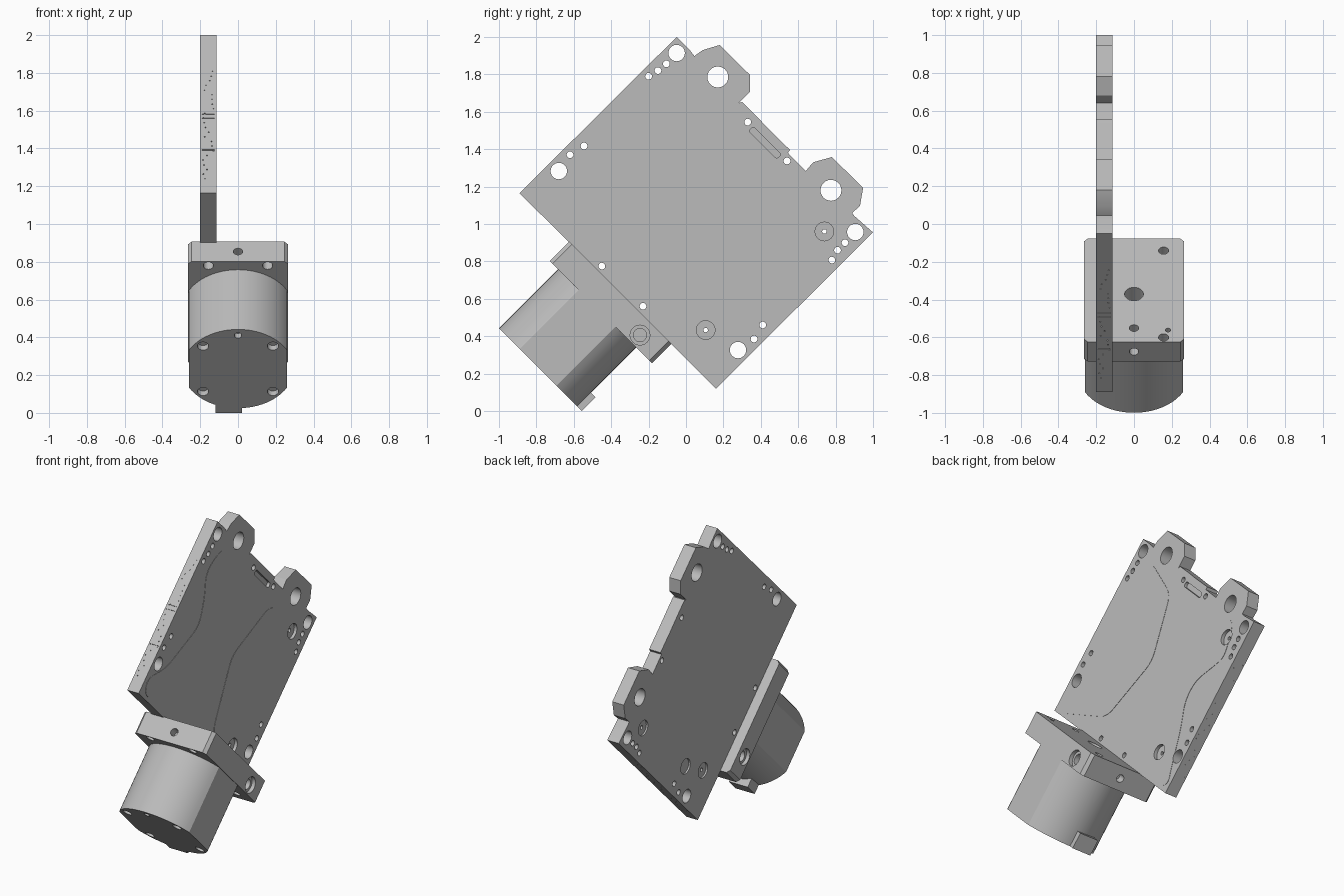
import bpy, bmesh, math, random
from mathutils import Matrix, Vector

random.seed(4)
if "Cube" in bpy.data.objects:
    bpy.data.objects.remove(bpy.data.objects["Cube"])

# One grey metal for every part
metal = bpy.data.materials.new("grey_metal")
metal.use_nodes = True
GREY = (0.5, 0.5, 0.5, 1)
metal.diffuse_color = GREY
metal.node_tree.nodes["Principled BSDF"].inputs["Base Color"].default_value = GREY


def frame(a, b, origin=(0, 0, 0)):
    """Working frame with axes a, b and their cross product."""
    a, b = Vector(a).normalized(), Vector(b).normalized()
    m = Matrix((a, b, a.cross(b))).transposed().to_4x4()
    m.translation = origin
    return m


# SIDE: (y, z, depth x); MOTOR: (x, across, along shaft); EDGE: (x, shaft, up-slope)
CENTRE = (0, -0.512, 0.512)
SIDE = frame((0, 1, 0), (0, 0, 1))
MOTOR = frame((1, 0, 0), (0, 1, -1), CENTRE)
EDGE = frame((1, 0, 0), (0, 1, 1), CENTRE)


def add_prism(bm, pts, lo, hi, m):
    bottom = [bm.verts.new(m @ Vector((p[0], p[1], lo))) for p in pts]
    top = [bm.verts.new(m @ Vector((p[0], p[1], hi))) for p in pts]
    bm.faces.new(bottom)
    bm.faces.new(top)
    for i in range(len(pts)):
        j = (i + 1) % len(pts)
        bm.faces.new((bottom[i], bottom[j], top[j], top[i]))


def make(name, prisms):
    bm = bmesh.new()
    for p in prisms:
        add_prism(bm, *p)
    bmesh.ops.recalc_face_normals(bm, faces=bm.faces)
    mesh = bpy.data.meshes.new(name)
    bm.to_mesh(mesh)
    bm.free()
    mesh.materials.append(metal)
    obj = bpy.data.objects.new(name, mesh)
    bpy.context.collection.objects.link(obj)
    return obj


def activate(obj):
    bpy.ops.object.select_all(action="DESELECT")
    obj.select_set(True)
    bpy.context.view_layer.objects.active = obj


def drill(obj, prisms):
    cutter = make("cutter", prisms)
    cutter.hide_render = True
    mod = obj.modifiers.new("holes", "BOOLEAN")
    mod.operation, mod.solver, mod.object = "DIFFERENCE", "EXACT", cutter
    mod.use_self = True
    activate(obj)
    bpy.ops.object.modifier_apply(modifier=mod.name)
    bpy.data.objects.remove(cutter)


def smooth(obj):
    activate(obj)
    bpy.ops.object.shade_smooth_by_angle(angle=math.radians(30))


def ring(x, y, r, n=24):
    return [(x + r * math.cos(math.tau * i / n), y + r * math.sin(math.tau * i / n))
            for i in range(n)]


def hole(x, y, r, lo, hi, m, n=24):
    return (ring(x, y, r, n), lo, hi, m)


def box(x0, x1, y0, y1):
    return [(x0, y0), (x1, y0), (x1, y1), (x0, y1)]


def rounded(pts, r):
    """Round each corner of a polygon with a short curve."""
    out = []
    for i, p in enumerate(pts):
        p, a, b = Vector(p), Vector(pts[i - 1]), Vector(pts[(i + 1) % len(pts)])
        s = p + (a - p) * min(r / (a - p).length, 0.48)
        e = p + (b - p) * min(r / (b - p).length, 0.48)
        for k in range(7):
            t = k / 6
            out.append(s * (1 - t) ** 2 + p * 2 * t * (1 - t) + e * t * t)
    return out


# Mounting plate outline with two lugs along its upper edge
BACK, FACE = -0.2, -0.115
outline = [(-.89, 1.165), (.16, .12), (1, .955), (.9, 1.043), (.888, 1.059),
           (.93, 1.096), (.947, 1.193), (.78, 1.358), (.68, 1.33), (.64, 1.283),
           (.545, 1.38), (.556, 1.396), (.45, 1.5), (.37, 1.583), (.3, 1.652),
           (.283, 1.647), (.342, 1.706), (.342, 1.797), (.18, 1.957),
           (.09, 1.93), (.045, 1.898), (.02, 1.93), (-.05, 2)]
plate = make("mounting_plate", [(outline, BACK, FACE, SIDE)])

# Two rounded raised panels
upper = [(.03, 1.8), (.208, 1.5), (.035, 1.1), (-.395, .9), (-.83, 1.12),
         (-.8, 1.23), (-.6, 1.225), (-.25, 1.375), (-.19, 1.55), (-.18, 1.69),
         (-.09, 1.765)]
lower = [(.5, 1.22), (.78, 1.07), (.8, 1.01), (.72, .83), (.63, .81), (.45, .785),
         (.35, .69), (.305, .5), (.21, .25), (.19, .18), (.12, .18), (-.105, .61),
         (.1, 1.04)]
panels = [make(name, [(rounded(pts, 0.07), FACE - 0.002, FACE + 0.002, SIDE)])
          for name, pts in (("upper_panel", upper), ("lower_panel", lower))]

# Through holes and counterbores in the plate
big = [(-.05, 1.914), (.905, .957), (.278, .326), (-.68, 1.283)]
lugs = [(.17, 1.786), (.775, 1.18)]
small = [(-.2, 1.79), (-.15, 1.82), (-.105, 1.856), (-.545, 1.417), (-.62, 1.37),
         (.78, .807), (.81, .86), (.85, .9), (.41, .46), (.364, .385),
         (.33, 1.545), (.54, 1.337), (-.45, .775), (-.23, .56)]
sunk = [(.105, .433), (.74, .96)]
cuts = [hole(y, z, r, -0.3, 0, SIDE)
        for group, r in ((big, .044), (lugs, .056), (small, .018), (sunk, .012))
        for y, z in group]
bores = [hole(y, z, .05, FACE - 0.02, 0, SIDE) for y, z in sunk]
bores += [hole(y, z, .05, -0.3, BACK + 0.012, SIDE) for y, z in sunk + [(.29, .53)]]
slot = rounded([(.335, 1.497), (.36, 1.522), (.51, 1.372), (.485, 1.347)], 0.017)
bores.append((slot, FACE - 0.02, 0, SIDE))

# Tiny pits and slots along the two long edges of the plate
pits = []
for lo, hi in ((0.722, 0.8), (-0.8, -0.752)):
    for i in range(24):
        pits.append(hole(random.uniform(-.19, -.125), 0.3 + i * 0.035, .004, lo, hi, EDGE, 6))
for w in (.5, .74, .77):
    pits.append((box(-.19, -.125, w + .012, w + .018), 0.722, 0.8, EDGE))
for obj in [plate] + panels:
    drill(obj, bores)
    drill(obj, cuts)
drill(plate, pits)
for obj in [plate] + panels:
    smooth(obj)

# Motor flange: chamfered block
X, U0, U1, C = 0.265, -0.358, 0.414, 0.02
flange_shape = [(-X, U0 + C), (C - X, U0), (X - C, U0), (X, U0 + C),
                (X, U1 - C), (X - C, U1), (C - X, U1), (-X, U1 - C)]
flange = make("motor_flange", [(flange_shape, 0.053, 0.2, MOTOR)])
cuts = [hole(sx * .157, su * .325, .027, 0, 0.3, MOTOR) for sx in (-1, 1) for su in (-1, 1)]
cuts += [hole(0, 0, .05, 0.1, 0.3, MOTOR), hole(0, -.255, .025, 0.15, 0.3, MOTOR),
         hole(.18, -.27, .014, 0.15, 0.3, MOTOR)]
cuts += [hole(0, .126, .025, 0.3, 0.5, EDGE), hole(0, .126, .025, -0.5, -0.36, EDGE)]
for s in (-1, 1):
    for r, depth in ((.053, .24), (.035, .2)):
        lo, hi = sorted((s * depth, s * 0.4))
        cuts.append(hole(-.246, .406, r, lo, hi, SIDE))
drill(flange, cuts)
smooth(flange)

# Motor body: cylinder with two flat sides
R, HALF = 0.295, 0.26
edge = math.acos(HALF / R)
arc = [edge + (math.pi - 2 * edge) * i / 24 for i in range(25)]
body_shape = [(R * math.cos(a), R * math.sin(a)) for a in arc]
body_shape += [(-x, -y) for x, y in body_shape]
body = make("motor_body", [(body_shape, -0.394, 0.053, MOTOR)])
cuts = [hole(sx * .185, su * .17, .03, -0.5, -0.36, MOTOR) for sx in (-1, 1) for su in (-1, 1)]
cuts.append(hole(0, -.25, .02, -0.5, -0.36, MOTOR))
drill(body, cuts)
smooth(body)

# Cable tab under the motor end
make("cable_tab", [(box(-.12, .02, .25, .33), -0.394, -0.29, MOTOR)])
